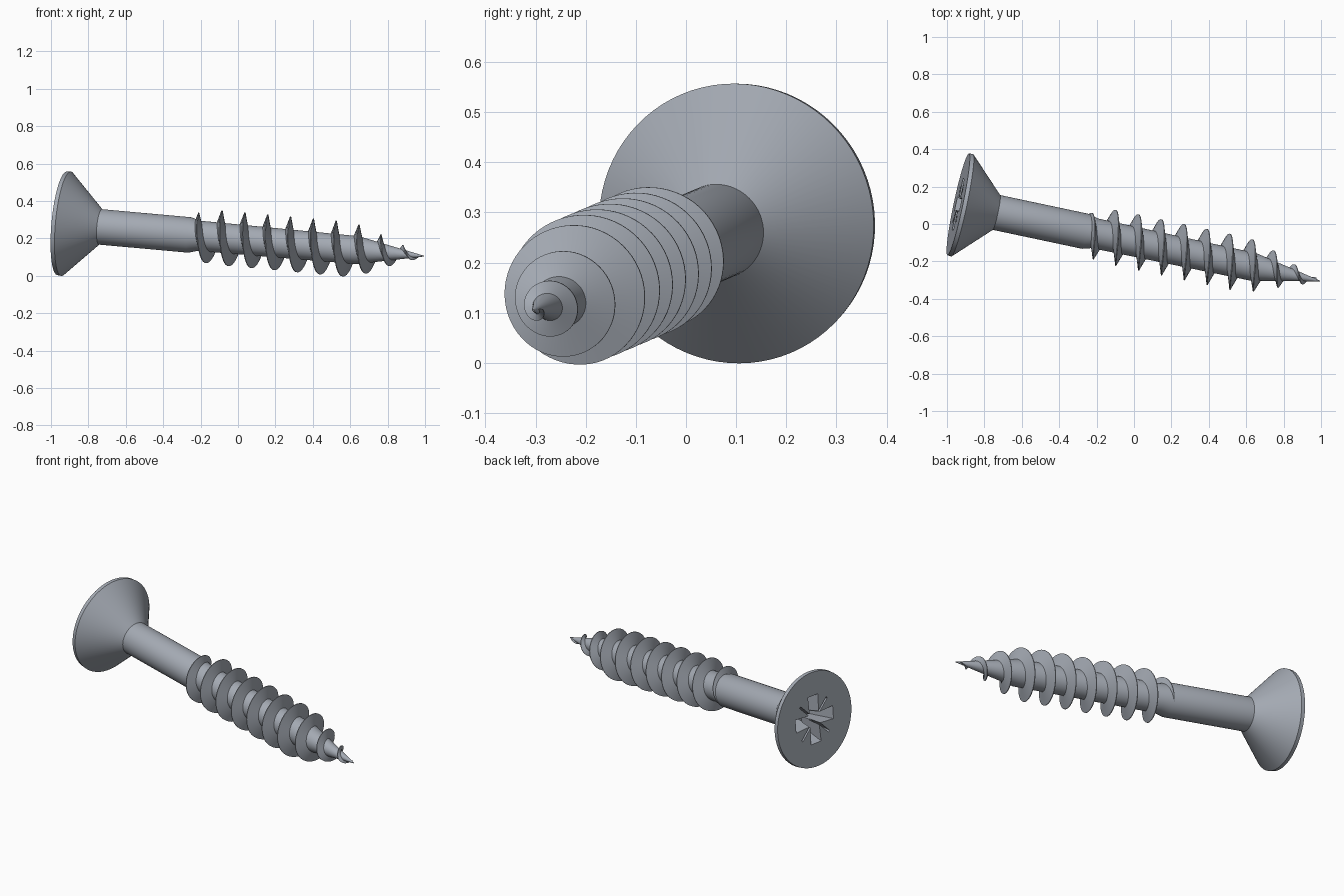
import bpy, bmesh, math
from mathutils import Matrix, Vector

cube = bpy.data.objects.get("Cube")
if cube:
    bpy.data.objects.remove(cube, do_unlink=True)

# Brushed steel, used everywhere
steel = bpy.data.materials.new("steel_grey")
steel.use_nodes = True
colour = (0.37, 0.40, 0.45, 1)
steel.diffuse_color = colour
steel.node_tree.nodes["Principled BSDF"].inputs["Base Color"].default_value = colour

# Screw frame: local X runs from the head face to the tip
head_centre = Vector((-0.94, 0.105, 0.28))
tip = Vector((0.995, -0.305, 0.105))
length = (tip - head_centre).length
ax = (tip - head_centre).normalized()
ay = Vector((0, 0, 1)).cross(ax).normalized()
az = ax.cross(ay)
frame = Matrix((ax, ay, az)).transposed().to_4x4()
frame.translation = head_centre


def make_object(name, bm):
    bmesh.ops.recalc_face_normals(bm, faces=bm.faces)
    mesh = bpy.data.meshes.new(name)
    bm.to_mesh(mesh)
    bm.free()
    mesh.materials.append(steel)
    obj = bpy.data.objects.new(name, mesh)
    bpy.context.collection.objects.link(obj)
    obj.matrix_world = frame
    return obj


def ring(bm, t, r, n):
    return [bm.verts.new((t, r * math.cos(a), r * math.sin(a)))
            for a in (2 * math.pi * i / n for i in range(n))]


def bridge(bm, a, b):
    n = len(a)
    for i in range(n):
        bm.faces.new((a[i], a[(i + 1) % n], b[(i + 1) % n], b[i]))


def lathe(name, profile, n=80):
    bm = bmesh.new()
    rings = [ring(bm, t, r, n) for t, r in profile]
    for a, b in zip(rings, rings[1:]):
        bridge(bm, a, b)
    bm.faces.new(rings[0])
    bm.faces.new(rings[-1])
    return make_object(name, bm)


def prism(bm, outline, t0, t1, shrink):
    """Closed solid from a flat outline, tapering with depth."""
    a = [bm.verts.new((t0, y, z)) for y, z in outline]
    b = [bm.verts.new((t1, y * shrink, z * shrink)) for y, z in outline]
    bridge(bm, a, b)
    bm.faces.new(a)
    bm.faces.new(b)


def turn(p, angle):
    c, s = math.cos(angle), math.sin(angle)
    return (p[0] * c - p[1] * s, p[0] * s + p[1] * c)


def smooth(obj):
    bpy.ops.object.select_all(action='DESELECT')
    obj.select_set(True)
    bpy.context.view_layer.objects.active = obj
    bpy.ops.object.shade_smooth_by_angle(angle=math.radians(30))


def apply_cut(obj, cutter):
    mod = obj.modifiers.new("recess", 'BOOLEAN')
    mod.operation = 'DIFFERENCE'
    mod.solver = 'EXACT'
    mod.object = cutter
    bpy.context.view_layer.objects.active = obj
    bpy.ops.object.modifier_apply(modifier=mod.name)
    bpy.data.objects.remove(cutter, do_unlink=True)


# Countersunk head, plain shank, threaded core and point
body_profile = [(0, 0.278), (0.022, 0.28), (0.21, 0.095), (0.70, 0.095),
                (0.75, 0.081), (1.62, 0.075), (length, 0.002)]
body = lathe("screw_body", body_profile)

# Cross recess cut into the head face
arm = [(0.033, -0.033), (0.145, -0.04), (0.145, 0.04)]
bm = bmesh.new()
prism(bm, [turn(p, k * math.pi / 2) for k in range(4) for p in arm], -0.01, 0.13, 0.55)
cross_cutter = make_object("cross_cutter", bm)
cross_cutter.hide_render = True
apply_cut(body, cross_cutter)

# Four thin diagonal grooves between the arms
groove = [(0.03, -0.006), (0.15, -0.006), (0.15, 0.006), (0.03, 0.006)]
for k in range(4):
    bm = bmesh.new()
    prism(bm, [turn(p, (k + 0.5) * math.pi / 2) for p in groove], -0.01, 0.07, 0.6)
    groove_cutter = make_object("groove_cutter", bm)
    groove_cutter.hide_render = True
    apply_cut(body, groove_cutter)
smooth(body)


def sample(table, t):
    for (t0, r0), (t1, r1) in zip(table, table[1:]):
        if t <= t1:
            return r0 + (r1 - r0) * (t - t0) / (t1 - t0)
    return table[-1][1]


# Helical thread with a thin triangular section
crest = [(0.68, 0.085), (0.76, 0.137), (0.85, 0.147), (1.56, 0.147), (1.61, 0.139),
         (1.67, 0.123), (1.735, 0.099), (1.79, 0.073), (1.86, 0.05), (1.96, 0.014)]
pitch, start, end, per_turn = 0.1253, 0.68, 1.96, 64
steps = int((end - start) / pitch * per_turn)
bm = bmesh.new()
sections = []
for i in range(steps + 1):
    t = start + (end - start) * i / steps
    angle = math.pi / 2 + 2 * math.pi * (t - 0.864) / pitch
    top = sample(crest, t)
    root = sample(body_profile, t) * 0.85
    half = min(0.026, 0.3 * (top - root) + 0.004)
    section = []
    for dt, r in ((-half, root), (-0.002, top), (0.002, top), (half, root)):
        section.append(bm.verts.new((t + dt, r * math.cos(angle), r * math.sin(angle))))
    sections.append(section)
for a, b in zip(sections, sections[1:]):
    bridge(bm, a, b)
bm.faces.new(sections[0])
bm.faces.new(sections[-1])
smooth(make_object("thread", bm))
